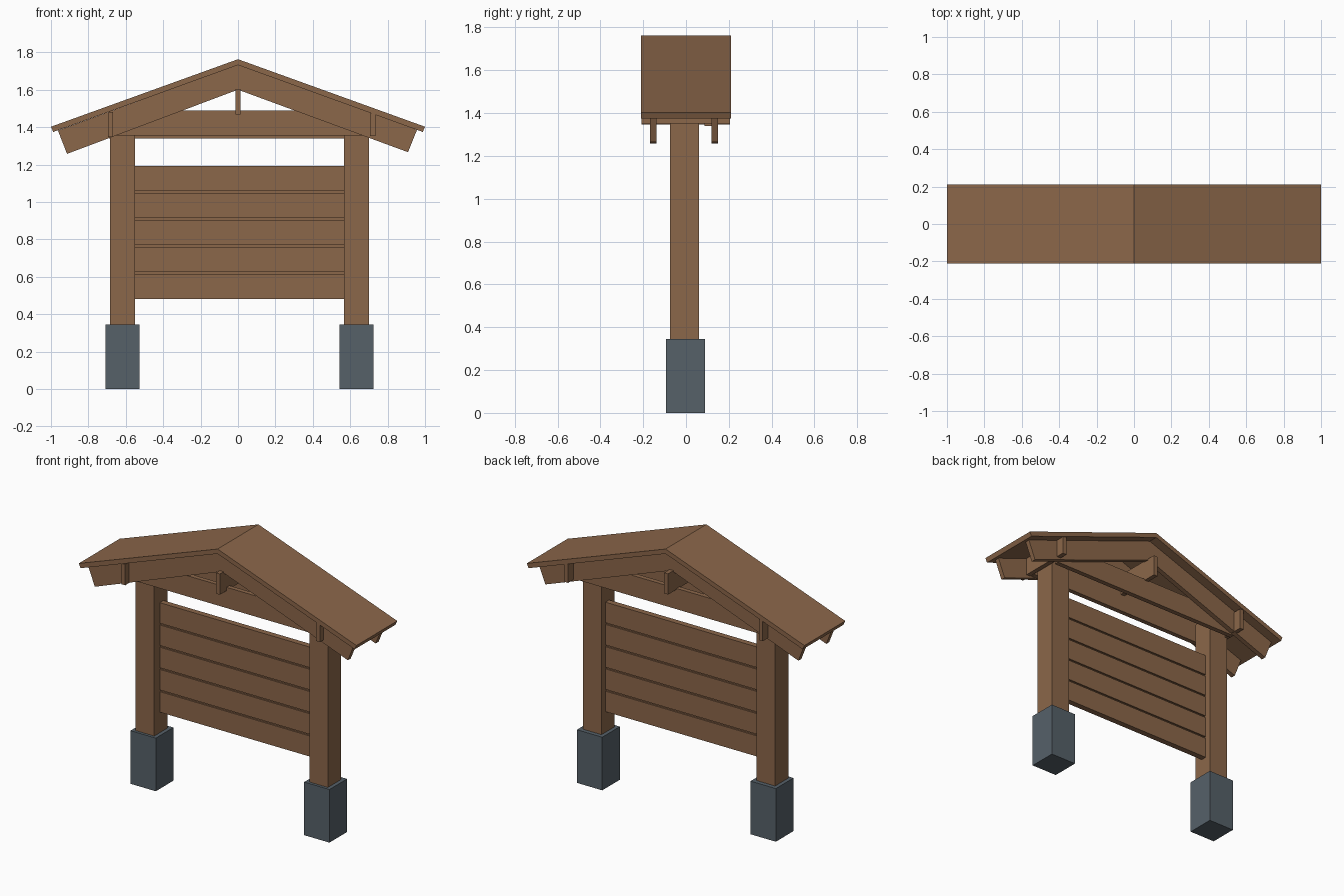
import bpy

if "Cube" in bpy.data.objects:
    bpy.data.objects.remove(bpy.data.objects["Cube"])


def material(name, color):
    m = bpy.data.materials.new(name)
    m.diffuse_color = (*color, 1)
    m.use_nodes = True
    m.node_tree.nodes["Principled BSDF"].inputs["Base Color"].default_value = m.diffuse_color
    return m


WOOD = material("wood", (0.26, 0.135, 0.068))
STONE = material("stone", (0.093, 0.119, 0.141))


def add_mesh(name, verts, faces, mat):
    mesh = bpy.data.meshes.new(name)
    mesh.from_pydata(verts, [], faces)
    mesh.materials.append(mat)
    ob = bpy.data.objects.new(name, mesh)
    bpy.context.collection.objects.link(ob)
    return ob


def extrude(name, profile, axis, a, b, mat=WOOD):
    """Extrude a closed 2D profile along y (profile is x,z) or x (profile is y,z)."""
    place = (lambda p, t: (p[0], t, p[1])) if axis == "y" else (lambda p, t: (t, p[0], p[1]))
    area = sum(p[0] * q[1] - q[0] * p[1] for p, q in zip(profile, profile[1:] + profile[:1]))
    if (area > 0) != (axis == "y"):      # keep the normals pointing outwards
        profile = profile[::-1]
    n = len(profile)
    verts = [place(p, t) for t in (a, b) for p in profile]
    faces = [tuple(range(n)), tuple(reversed(range(n, 2 * n)))]
    faces += [(i, i + n, (i + 1) % n + n, (i + 1) % n) for i in range(n)]
    return add_mesh(name, verts, faces, mat)


def box(name, x, y, z, mat=WOOD):
    return extrude(name, [(x[0], z[0]), (x[1], z[0]), (x[1], z[1]), (x[0], z[1])],
                   "y", y[0], y[1], mat)


# Stone footings and wooden posts
for side, cx in (("left", -0.618), ("right", 0.633)):
    box(f"{side}_footing", (cx - 0.091, cx + 0.091), (-0.093, 0.088), (0, 0.346), STONE)
    box(f"{side}_post", (cx - 0.067, cx + 0.067), (-0.075, 0.061), (0.34, 1.45))

# Notice panel: five boards with recessed grooves between them
front, back, groove, gap, pitch, bottom = -0.018, 0.02, 0.01, 0.011, 0.1448, 0.48
face_line = []
for i in range(5):
    z = bottom + i * pitch
    top = z + pitch - gap
    face_line += [(0, z), (0, top)]
    if i < 4:
        face_line += [(groove, top), (groove, top + gap)]
panel = [(front + d, z) for d, z in face_line] + [(back - d, z) for d, z in reversed(face_line)]
extrude("board_panel", panel, "x", -0.552, 0.568)

# Tie beams across the front and back of the posts
box("front_tie_beam", (-0.69, 0.70), (-0.138, -0.108), (1.355, 1.49))
box("back_tie_beam", (-0.69, 0.70), (0.087, 0.118), (1.34, 1.475))

# Gable rafters
rafter = [(-0.963, 1.382), (-0.914, 1.257), (0, 1.60),
          (0.909, 1.266), (0.957, 1.385), (0, 1.733)]
extrude("front_rafter", rafter, "y", -0.168, -0.138)
extrude("back_rafter", rafter, "y", 0.118, 0.149)

# Purlins running front to back
box("left_purlin", (-0.696, -0.668), (-0.207, 0.205), (1.347, 1.482))
box("right_purlin", (0.706, 0.735), (-0.207, 0.205), (1.352, 1.472))
box("ridge_purlin", (-0.014, 0.014), (-0.207, 0.205), (1.468, 1.603))

# Pitched roof slab
roof = [(-1, 1.402), (-0.988, 1.374), (0, 1.732), (0.988, 1.374), (1, 1.402), (0, 1.763)]
extrude("roof", roof, "y", -0.21, 0.21)
